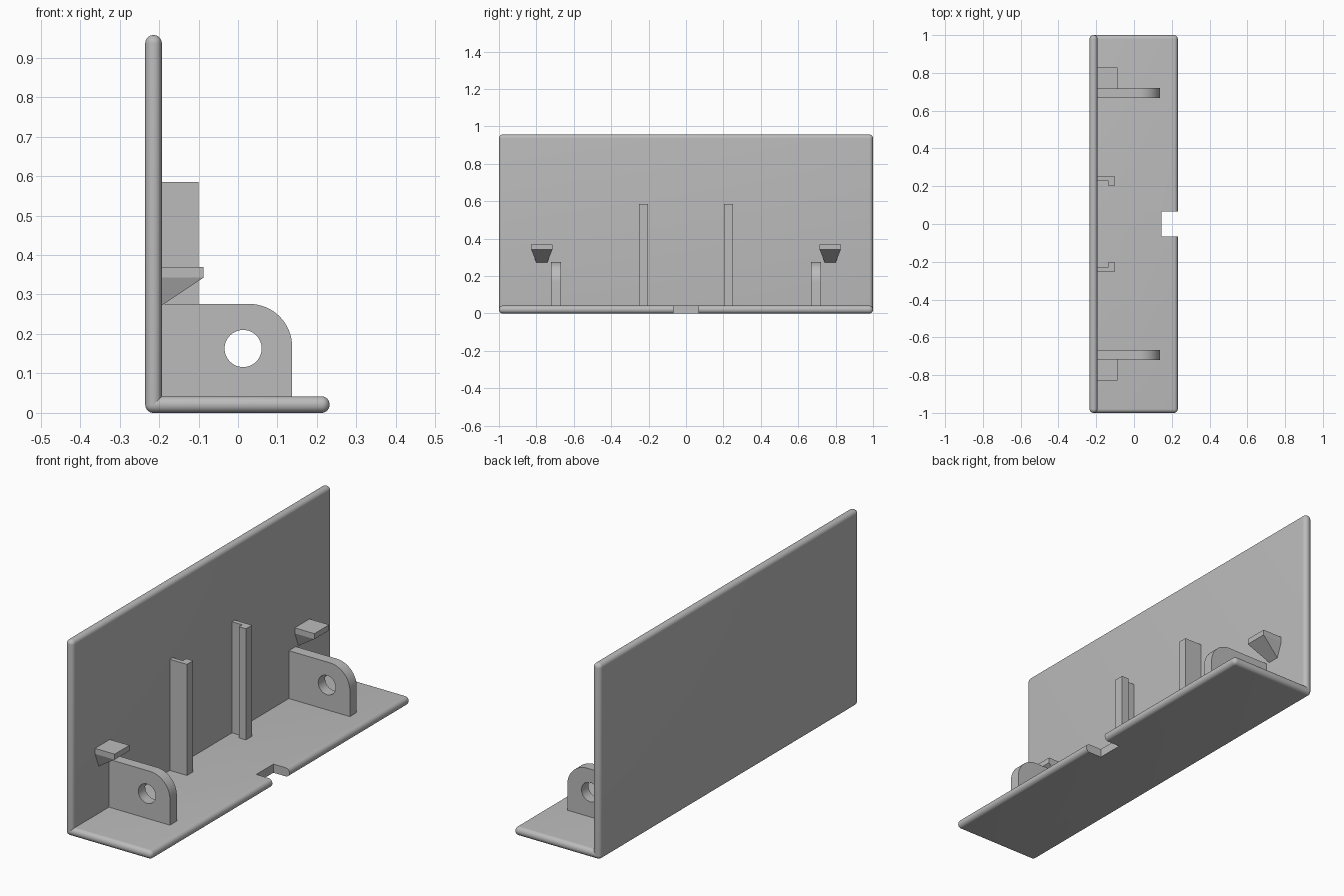
import bpy, bmesh, math
from mathutils import Vector

if "Cube" in bpy.data.objects:
    bpy.data.objects.remove(bpy.data.objects["Cube"])

GREY = (0.5, 0.5, 0.5, 1.0)
mat = bpy.data.materials.new("plain grey")
mat.use_nodes = True
mat.diffuse_color = GREY
mat.node_tree.nodes["Principled BSDF"].inputs["Base Color"].default_value = GREY

T = 0.042                    # sheet thickness
LEFT, WALL = -0.235, -0.193  # outer and inner side of the upright sheet


def finish(name, bm):
    bmesh.ops.recalc_face_normals(bm, faces=bm.faces)
    mesh = bpy.data.meshes.new(name)
    bm.to_mesh(mesh)
    bm.free()
    obj = bpy.data.objects.new(name, mesh)
    bpy.context.collection.objects.link(obj)
    mesh.materials.append(mat)
    return obj


def box(name, lo, hi):
    bm = bmesh.new()
    bmesh.ops.create_cube(bm, size=1)
    lo, hi = Vector(lo), Vector(hi)
    for v in bm.verts:
        v.co = (lo + hi) / 2 + v.co * (hi - lo)
    return finish(name, bm)


def prism(name, points, offset):
    bm = bmesh.new()
    face = bm.faces.new([bm.verts.new(p) for p in points])
    new = bmesh.ops.extrude_face_region(bm, geom=[face])["geom"]
    bmesh.ops.translate(bm, vec=offset, verts=[g for g in new if isinstance(g, bmesh.types.BMVert)])
    return finish(name, bm)


def apply_modifier(obj, mod):
    bpy.context.view_layer.objects.active = obj
    bpy.ops.object.modifier_apply(modifier=mod.name)


def cut(obj, cutter):
    mod = obj.modifiers.new("cut", "BOOLEAN")
    mod.operation, mod.solver, mod.object = "DIFFERENCE", "EXACT", cutter
    apply_modifier(obj, mod)
    bpy.data.objects.remove(cutter)


def smooth(obj):
    bpy.ops.object.select_all(action="DESELECT")
    obj.select_set(True)
    bpy.context.view_layer.objects.active = obj
    bpy.ops.object.shade_smooth_by_angle(angle=math.radians(30))


def sheet(name, lo, hi):
    obj = box(name, lo, hi)
    mod = obj.modifiers.new("round", "BEVEL")
    mod.width, mod.segments = T * 0.49, 8
    apply_modifier(obj, mod)
    return obj


# Two rounded sheets forming the L, with a notch in the base edge
back = sheet("upright_sheet", (LEFT, -1, 0), (WALL, 1, 0.957))
base = sheet("base_sheet", (LEFT, -1, 0), (0.232, 1, T))
cut(base, box("notch", (0.145, -0.066, -0.1), (0.4, 0.066, 0.2)))
smooth(back)
smooth(base)

IN = WALL - 0.01  # parts sink slightly into the sheets
Z0 = T - 0.01

for side, s in (("rear", 1), ("front", -1)):
    # Lug with one rounded corner and a pin hole
    r, right, top = 0.108, 0.137, 0.276
    outline = [(IN, Z0), (right, Z0)]
    for i in range(17):
        a = math.pi / 2 * i / 16
        outline.append((right - r + r * math.cos(a), top - r + r * math.sin(a)))
    outline.append((IN, top))
    lug = prism(side + "_lug", [(x, s * 0.668, z) for x, z in outline], (0, s * 0.053, 0))
    ring = [2 * math.pi * i / 48 for i in range(48)]
    cut(lug, prism("pin_hole", [(0.013 + 0.047 * math.cos(a), s * 0.6, 0.163 + 0.047 * math.sin(a))
                                for a in ring], (0, s * 0.2, 0)))
    smooth(lug)

    # L-section guide rail
    section = [(IN, 0.251), (-0.1, 0.251), (-0.1, 0.204), (-0.138, 0.204), (-0.138, 0.229), (IN, 0.229)]
    prism(side + "_guide_rail", [(x, s * y, Z0) for x, y in section], (0, 0, 0.585 - Z0))

    # Hook block tapering down to the upright sheet
    bm = bmesh.new()
    mid, tip = 0.771, -0.087
    for half, x, z in ((0.057, WALL, 0.37), (0.057, tip, 0.37), (0.057, tip, 0.343),
                       (0.057, WALL, 0.343), (0.029, WALL, 0.272)):
        for d in (-half, half):
            bm.verts.new((x, s * (mid + d), z))
    bmesh.ops.convex_hull(bm, input=bm.verts)
    bmesh.ops.dissolve_limit(bm, angle_limit=0.01, verts=bm.verts, edges=bm.edges)
    finish(side + "_hook", bm)
